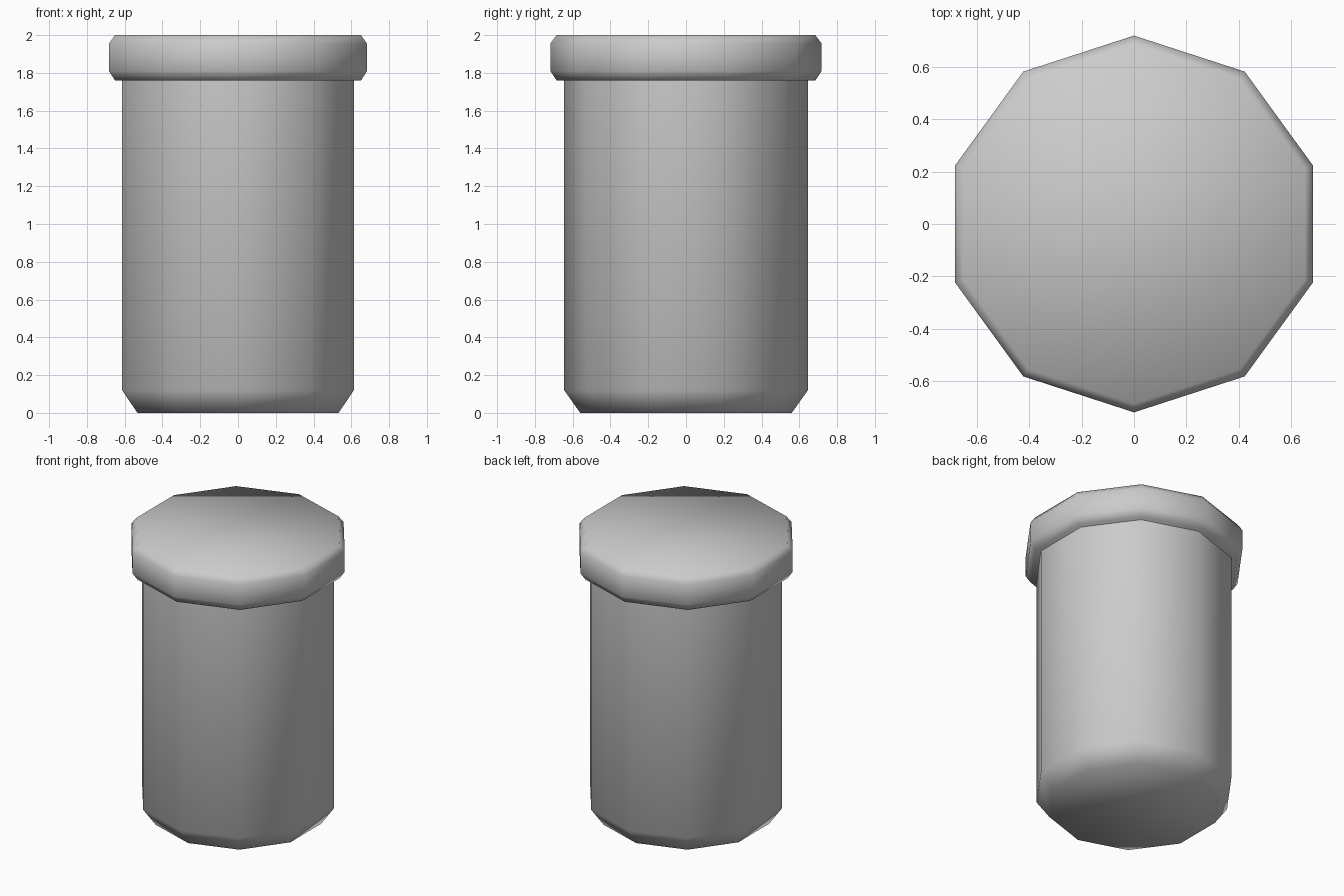
import bpy
import bmesh
from math import sin, cos, tau

SIDES = 10

cube = bpy.data.objects.get("Cube")
if cube:
    bpy.data.objects.remove(cube, do_unlink=True)

grey = bpy.data.materials.new("plain grey")
grey.use_nodes = True
colour = (0.6, 0.6, 0.6, 1)
grey.diffuse_color = colour
grey.node_tree.nodes["Principled BSDF"].inputs["Base Color"].default_value = colour


def turned_part(name, profile, cap_top):
    """Turn a (radius, height) profile, listed from bottom to top."""
    bm = bmesh.new()
    rings = [[bm.verts.new((r * sin(tau * i / SIDES), r * cos(tau * i / SIDES), z))
              for i in range(SIDES)] for r, z in profile]
    for low, high in zip(rings, rings[1:]):
        for i in range(SIDES):
            j = (i + 1) % SIDES
            bm.faces.new((low[j], low[i], high[i], high[j]))
    bm.faces.new(rings[0])
    if cap_top:
        bm.faces.new(rings[-1][::-1])
    for face in bm.faces:
        face.smooth = True
    mesh = bpy.data.meshes.new(name)
    bm.to_mesh(mesh)
    bm.free()
    mesh.materials.append(grey)
    obj = bpy.data.objects.new(name, mesh)
    bpy.context.collection.objects.link(obj)
    return obj


# Container with a chamfered foot, its rim hidden against the lid
turned_part("jar_body", [(0.56, 0), (0.645, 0.12), (0.645, 1.765)], False)

# Lid chamfered on both edges
turned_part("jar_lid", [(0.685, 1.76), (0.718, 1.81), (0.718, 1.955), (0.685, 2)], True)
